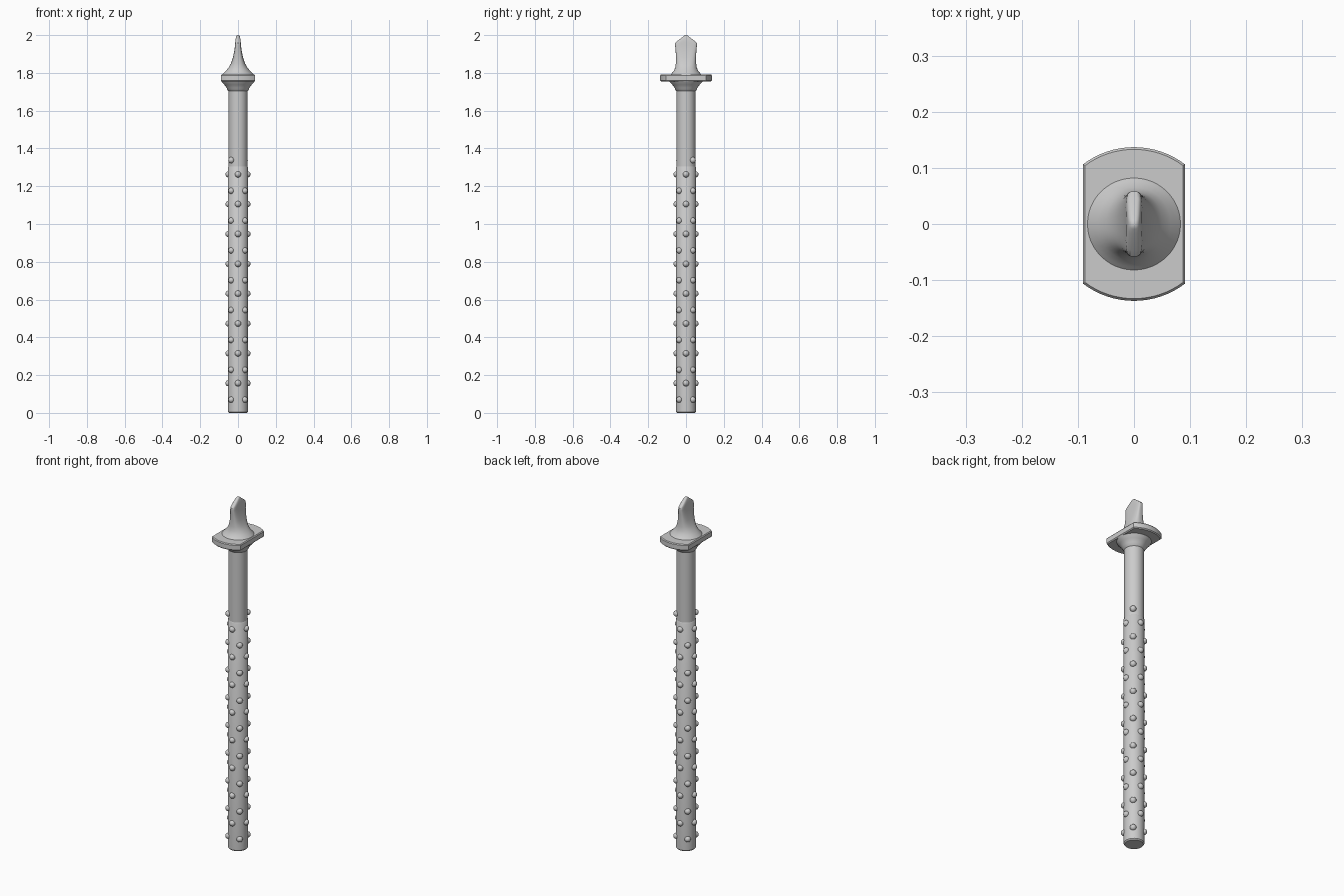
import bpy, bmesh, math
from mathutils import Matrix, Vector

if "Cube" in bpy.data.objects:
    bpy.data.objects.remove(bpy.data.objects["Cube"])

N = 48


def finish(bm, name, angle=35):
    bmesh.ops.recalc_face_normals(bm, faces=bm.faces[:])
    me = bpy.data.meshes.new(name)
    bm.to_mesh(me)
    bm.free()
    ob = bpy.data.objects.new(name, me)
    bpy.context.collection.objects.link(ob)
    bpy.ops.object.select_all(action='DESELECT')
    ob.select_set(True)
    bpy.context.view_layer.objects.active = ob
    bpy.ops.object.shade_smooth_by_angle(angle=math.radians(angle))
    return ob


def loft(name, rings, angle=35):
    """Skin a stack of closed outlines and cap both ends."""
    bm = bmesh.new()
    loops = [[bm.verts.new(p) for p in ring] for ring in rings]
    for a, b in zip(loops, loops[1:]):
        n = len(a)
        for i in range(n):
            bm.faces.new((a[i], a[(i + 1) % n], b[(i + 1) % n], b[i]))
    bm.faces.new(loops[0][::-1])
    bm.faces.new(loops[-1])
    return finish(bm, name, angle)


def section(z, rx, ry, power=2.0):
    """Superellipse outline: power 2 is round, higher is boxier."""
    pts = []
    for i in range(N):
        a = 2 * math.pi * i / N
        c, s = math.cos(a), math.sin(a)
        pts.append((rx * math.copysign(abs(c) ** (2 / power), c),
                    ry * math.copysign(abs(s) ** (2 / power), s), z))
    return pts


def flange(z, inset):
    """Straight sides, arced front and back."""
    hx, r, cy = 0.091 - inset, 0.15 - inset, -0.013
    half = math.asin(hx / r)
    arc = [(r * math.sin(half - 2 * half * i / 16),
            cy + r * math.cos(half - 2 * half * i / 16)) for i in range(17)]
    return [(x, y, z) for x, y in arc] + [(-x, -y, z) for x, y in arc]


# Handle: wider grip below, slimmer neck above
loft("grip", [section(z, r, r) for z, r in
              [(0, 0.047), (0.006, 0.052), (1.3, 0.053), (1.306, 0.049)]])
loft("neck", [section(z, 0.05, 0.05) for z in (1.29, 1.72)])

# Flared collar under the guard
loft("collar", [section(z, r, r) for z, r in
                [(1.702, 0.048), (1.707, 0.054), (1.72, 0.060),
                 (1.737, 0.072), (1.75, 0.085), (1.76, 0.09)]])

# Guard plate
loft("guard", [flange(1.755, 0.005), flange(1.76, 0), flange(1.786, 0),
               flange(1.791, 0.004)])

# Blade: round foot sweeping into a flat pointed chisel
loft("blade", [section(*s) for s in [
    (1.786, 0.087, 0.087, 2), (1.797, 0.078, 0.076, 2),
    (1.810, 0.065, 0.065, 2.1), (1.828, 0.050, 0.057, 2.3),
    (1.85, 0.037, 0.054, 2.7), (1.88, 0.027, 0.053, 3.2),
    (1.92, 0.019, 0.055, 3.8), (1.945, 0.016, 0.058, 4),
    (1.957, 0.015, 0.058, 4), (1.968, 0.014, 0.047, 4),
    (1.99, 0.011, 0.018, 3), (1.997, 0.008, 0.009, 2.5),
    (2.0, 0.004, 0.004, 2)]], 40)

# Grip studs: staggered rows of eight columns, plus one pair on the neck
studs = []
for k in range(8):
    studs += [(0.157 + 0.158 * k, 90 * q) for q in range(4)]
    studs += [(0.07 + 0.158 * k, 45 + 90 * q) for q in range(4)]
studs += [(1.338, 45), (1.338, 225)]
bm = bmesh.new()
for z, deg in studs:
    a = math.radians(deg)
    pos = Vector((0.05 * math.cos(a), 0.05 * math.sin(a), z))
    bmesh.ops.create_uvsphere(bm, u_segments=16, v_segments=10, radius=0.0165,
                              matrix=Matrix.Translation(pos))
finish(bm, "grip_studs", 60)
